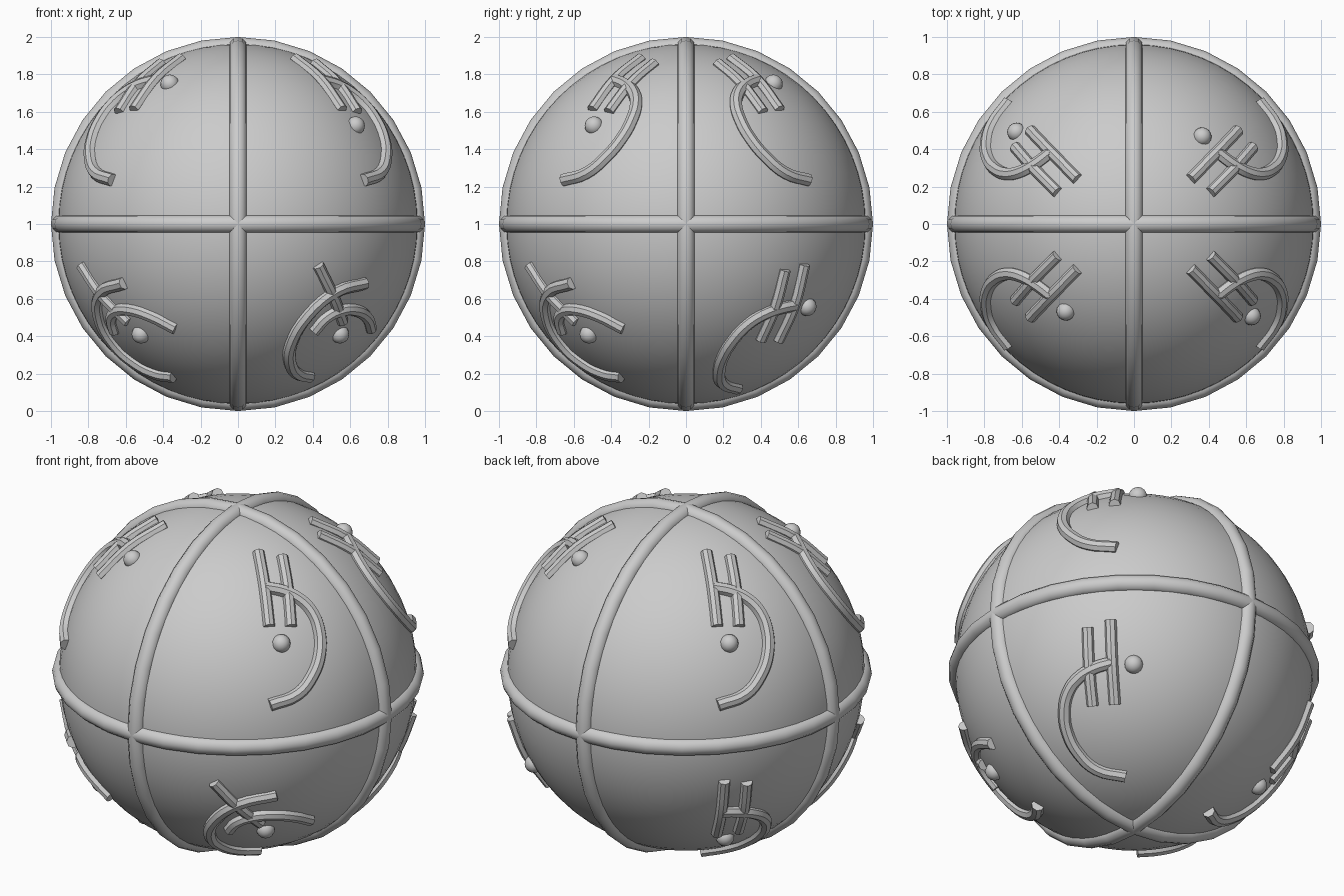
import bpy, math
from mathutils import Vector, Matrix

if "Cube" in bpy.data.objects:
    bpy.data.objects.remove(bpy.data.objects["Cube"])

R = 0.962                      # ball radius
TRACK = 0.965                  # radius on which the raised marks run
CENTRE = Vector((0, 0, 1))

grey = bpy.data.materials.new("plain_grey")
grey.diffuse_color = (0.6, 0.6, 0.6, 1)
grey.use_nodes = True
grey.node_tree.nodes["Principled BSDF"].inputs["Base Color"].default_value = grey.diffuse_color


def finish(ob, name, angle=40):
    ob.name = name
    ob.data.materials.clear()
    ob.data.materials.append(grey)
    bpy.ops.object.select_all(action='DESELECT')
    ob.select_set(True)
    bpy.context.view_layer.objects.active = ob
    bpy.ops.object.shade_smooth_by_angle(angle=math.radians(angle))


def tube(name, pts, radius):
    """Round bar through points lying on the ball."""
    cu = bpy.data.curves.new(name, 'CURVE')
    cu.dimensions = '3D'
    cu.bevel_depth = radius
    cu.bevel_resolution = 2
    cu.use_fill_caps = True
    cu.resolution_u = 4
    sp = cu.splines.new('BEZIER')
    sp.bezier_points.add(len(pts) - 1)
    for bp, p in zip(sp.bezier_points, pts):
        bp.co = p.normalized() * TRACK + CENTRE
        bp.handle_left_type = bp.handle_right_type = 'AUTO'
    ob = bpy.data.objects.new(name, cu)
    bpy.context.collection.objects.link(ob)
    bpy.ops.object.select_all(action='DESELECT')
    ob.select_set(True)
    bpy.context.view_layer.objects.active = ob
    bpy.ops.object.convert(target='MESH')
    finish(bpy.context.object, name)


def dot(name, p):
    bpy.ops.mesh.primitive_uv_sphere_add(segments=16, ring_count=10, radius=0.05,
                                         location=p.normalized() * 0.955 + CENTRE)
    finish(bpy.context.object, name)


def bar(a, b):
    return [a, a.lerp(b, 0.5), b]


def on_ball(r, u, right, up, out):
    """Lift flat sketch coordinates onto the ball along a sketch direction."""
    return right * r + up * u + out * math.sqrt(max(0, TRACK**2 - r * r - u * u))


# Ball and its three crossing hoops
bpy.ops.mesh.primitive_uv_sphere_add(segments=64, ring_count=32, radius=R, location=CENTRE)
finish(bpy.context.object, "ball")
for name, rot in (("hoop_level", (0, 0, 0)), ("hoop_front", (math.pi / 2, 0, 0)),
                  ("hoop_side", (0, math.pi / 2, 0))):
    bpy.ops.mesh.primitive_torus_add(major_segments=32, minor_segments=12, major_radius=0.952,
                                     minor_radius=0.048, location=CENTRE, rotation=rot)
    finish(bpy.context.object, name)

# Hooked mark: two bars and a hook, sketched on the upper front right
az, el = math.radians(35), math.radians(25)
right = Vector((math.cos(az), math.sin(az), 0))
ahead = Vector((math.sin(az), -math.cos(az), 0))
up = -math.sin(el) * ahead + Vector((0, 0, math.cos(el)))
out = math.cos(el) * ahead + Vector((0, 0, math.sin(el)))
sk = lambda r, u: on_ball(r, u, right, up, out)
bar_a = bar(sk(0.11, 0.645), sk(0.168, 0.245))
bar_b = bar(sk(0.238, 0.62), sk(0.285, 0.245))
hook = [sk(*p) for p in ((0.145, 0.455), (0.245, 0.435), (0.335, 0.39), (0.4, 0.32), (0.437, 0.22),
                         (0.44, 0.1), (0.4, -0.02), (0.32, -0.12), (0.172, -0.177))]
dot_below = sk(0.235, 0.155)
dot_beside = Vector((0.375, -0.48, 0.77))

flip = Matrix.Diagonal((1, -1, 1))
half = Matrix.Rotation(math.pi, 3, 'Z')
# slide down the diagonal meridian for the lower marks
slide = Matrix.Rotation(math.radians(79.5), 3, Vector((1, 1, 0)).normalized())
if (slide @ Vector((1, -1, 1))).z > 0:
    slide.transpose()

hooked = (("upper_front_right", Matrix.Identity(3), dot_below),
          ("upper_back_left", half, dot_below),
          ("upper_back_right", flip, dot_beside),
          ("upper_front_left", half @ flip, dot_beside),
          ("lower_back_right", flip @ slide, dot_beside),
          ("lower_back_left", half @ slide, dot_below))
for place, m, d in hooked:
    tube(place + "_inner_bar", [m @ p for p in bar_a], 0.032)
    tube(place + "_outer_bar", [m @ p for p in bar_b], 0.032)
    tube(place + "_hook", [m @ p for p in hook], 0.035)
    dot(place + "_dot", m @ d)

# Double-arc mark: sketched on the lower front right as seen from the front
fr = lambda x, z: on_ball(x, z, Vector((1, 0, 0)), Vector((0, 0, 1)), Vector((0, -1, 0)))
big_arc = [fr(*p) for p in ((0.68, -0.316), (0.519, -0.364), (0.374, -0.487), (0.283, -0.64),
                            (0.278, -0.743), (0.32, -0.8), (0.385, -0.815))]
small_arc = [fr(*p) for p in ((0.405, -0.575), (0.47, -0.503), (0.545, -0.465),
                              (0.62, -0.46), (0.684, -0.492), (0.711, -0.56))]
slash = bar(fr(0.428, -0.22), fr(0.56, -0.524))
for place, a in (("lower_front_right", 0), ("lower_front_left", -math.pi / 2)):
    m = Matrix.Rotation(a, 3, 'Z')
    tube(place + "_big_arc", [m @ p for p in big_arc], 0.035)
    tube(place + "_small_arc", [m @ p for p in small_arc], 0.033)
    tube(place + "_slash", [m @ p for p in slash], 0.032)
    dot(place + "_dot", m @ fr(0.55, -0.595))
